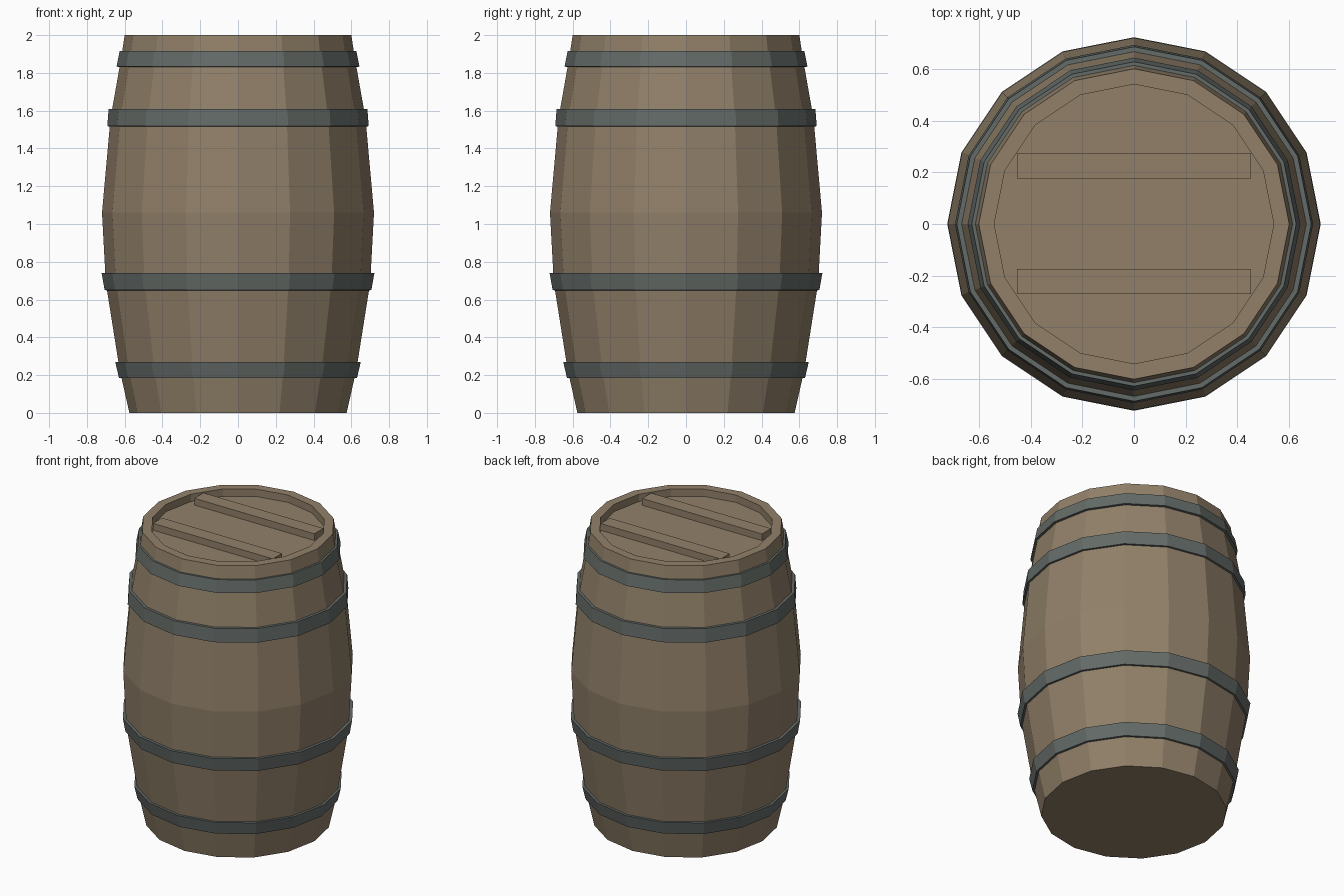
import bpy, bmesh, math

if "Cube" in bpy.data.objects:
    bpy.data.objects.remove(bpy.data.objects["Cube"])

SIDES = 16

def material(name, rgb):
    m = bpy.data.materials.new(name)
    m.diffuse_color = (*rgb, 1)
    m.use_nodes = True
    m.node_tree.nodes["Principled BSDF"].inputs["Base Color"].default_value = m.diffuse_color
    return m

wood = material("weathered_wood", (0.283, 0.216, 0.141))
iron = material("dark_iron", (0.127, 0.147, 0.136))

def finish(name, bm, mat):
    bmesh.ops.recalc_face_normals(bm, faces=bm.faces)
    me = bpy.data.meshes.new(name)
    bm.to_mesh(me)
    bm.free()
    me.materials.append(mat)
    ob = bpy.data.objects.new(name, me)
    bpy.context.collection.objects.link(ob)
    return ob

def lathe(name, profile, mat, closed):
    """Spin (radius, z) points; closed makes a ring, otherwise the ends are capped."""
    bm = bmesh.new()
    rings = [[bm.verts.new((r * math.cos(math.tau * i / SIDES),
                            r * math.sin(math.tau * i / SIDES), z))
              for i in range(SIDES)] for r, z in profile]
    n = len(rings)
    for k in range(n if closed else n - 1):
        a, b = rings[k], rings[(k + 1) % n]
        for i in range(SIDES):
            j = (i + 1) % SIDES
            bm.faces.new((a[i], a[j], b[j], b[i]))
    if not closed:
        bm.faces.new(rings[0])
        bm.faces.new(rings[-1])
    return finish(name, bm, mat)

# Barrel body: bulging staves, rim and recessed lid
lathe("barrel_body", [(0.575, 0), (0.627, 0.23), (0.70, 0.69), (0.72, 1.06),
                      (0.675, 1.56), (0.62, 1.87), (0.60, 2.0),
                      (0.54, 2.0), (0.54, 1.95)], wood, False)

# Iron hoops: (bottom z, bottom radius, top z, top radius)
hoops = [(0.18, 0.63, 0.27, 0.65), (0.645, 0.706, 0.74, 0.722),
         (1.513, 0.692, 1.61, 0.685), (1.828, 0.643, 1.915, 0.627)]
for i, (z0, r0, z1, r1) in enumerate(hoops):
    lathe(f"hoop_{i + 1}", [(r0, z0 + 0.005), (r1, z1), (r1 - 0.05, z1),
                            (r0 - 0.05, z0)], iron, True)

# Two battens across the lid
for name, y in (("front_batten", -0.222), ("back_batten", 0.225)):
    bm = bmesh.new()
    bmesh.ops.create_cube(bm, size=1)
    for v in bm.verts:
        v.co = (v.co.x * 0.905, y + v.co.y * 0.098, 1.968 + v.co.z * 0.056)
    finish(name, bm, wood)
